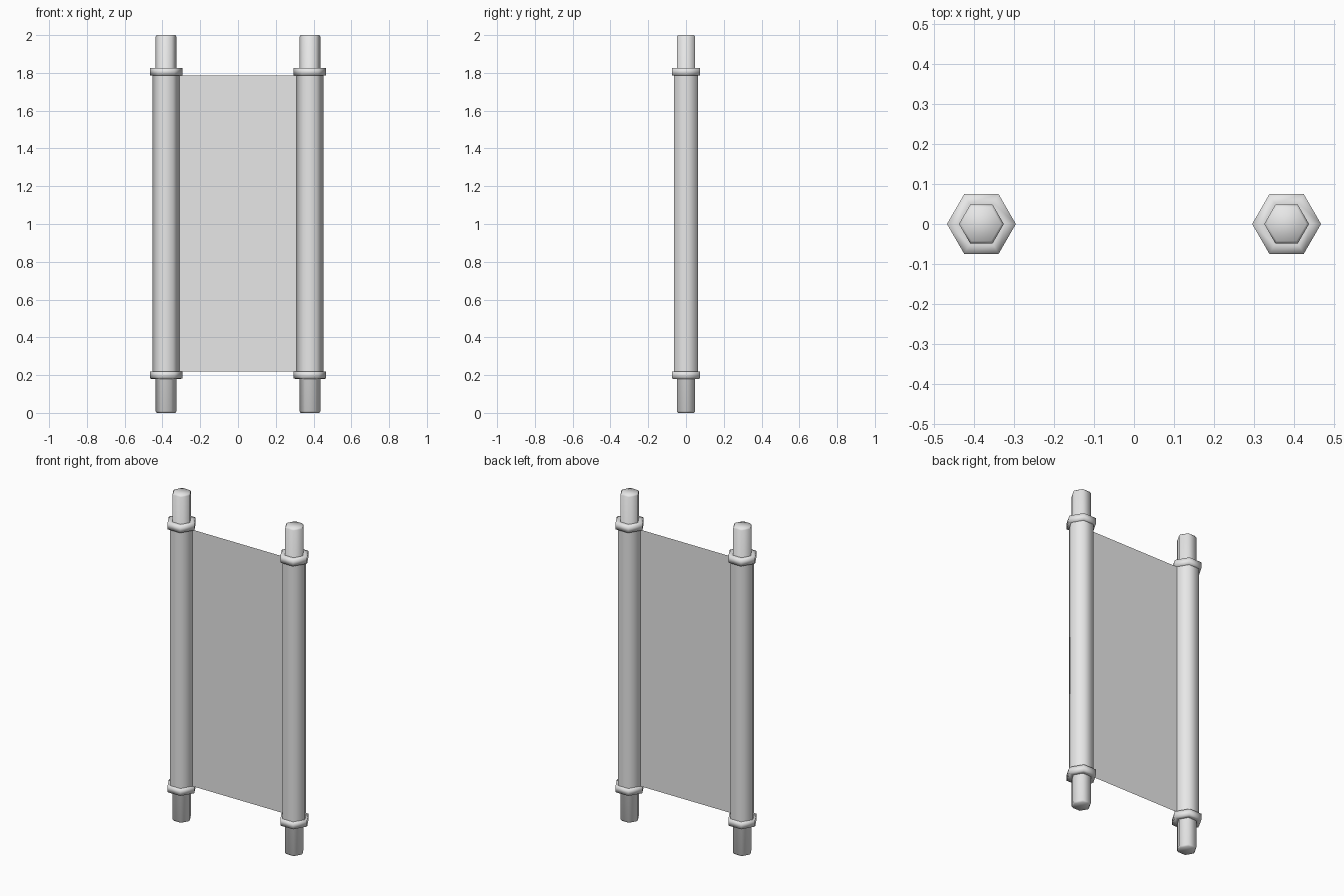
import bpy
import bmesh
from math import cos, sin, pi, radians

SIDES = 6
POST_X = 0.381

if "Cube" in bpy.data.objects:
    bpy.data.objects.remove(bpy.data.objects["Cube"], do_unlink=True)

# One plain grey for everything
grey = bpy.data.materials.new("plain_grey")
grey.use_nodes = True
colour = (0.8, 0.8, 0.8, 1)
grey.diffuse_color = colour
grey.node_tree.nodes["Principled BSDF"].inputs["Base Color"].default_value = colour


def finish(name, bm, smooth_angle):
    bmesh.ops.recalc_face_normals(bm, faces=bm.faces)
    mesh = bpy.data.meshes.new(name)
    bm.to_mesh(mesh)
    bm.free()
    mesh.materials.append(grey)
    obj = bpy.data.objects.new(name, mesh)
    bpy.context.collection.objects.link(obj)
    bpy.ops.object.select_all(action="DESELECT")
    obj.select_set(True)
    bpy.context.view_layer.objects.active = obj
    if smooth_angle:
        bpy.ops.object.shade_smooth_by_angle(angle=radians(smooth_angle))
    return obj


def hex_post(name, x, profile, smooth_angle):
    """Six-sided solid from (radius, height) pairs, closed at both ends."""
    bm = bmesh.new()
    loops = []
    for radius, z in profile:
        loops.append([bm.verts.new((x + radius * cos(2 * pi * i / SIDES),
                                    radius * sin(2 * pi * i / SIDES), z))
                      for i in range(SIDES)])
    for low, high in zip(loops, loops[1:]):
        for i in range(SIDES):
            j = (i + 1) % SIDES
            bm.faces.new((low[i], low[j], high[j], high[i]))
    bm.faces.new(loops[0])
    bm.faces.new(loops[-1])
    return finish(name, bm, smooth_angle)


for side, x in (("left", POST_X), ("right", -POST_X)):
    # Inner rod with chamfered ends
    hex_post(side + "_rod", x,
             [(0.049, 0), (0.056, 0.009), (0.056, 1.991), (0.049, 2)], 65)
    # Thick roller that carries the sheet
    hex_post(side + "_roller", x, [(0.072, 0.2), (0.072, 1.8)], 65)
    # Collars at both ends of the roller
    for end, z in (("lower", 0.2), ("upper", 1.806)):
        hex_post(side + "_" + end + "_collar", x,
                 [(0.06, z - 0.02), (0.086, z - 0.019),
                  (0.086, z + 0.019), (0.06, z + 0.02)], 180)

# Flat sheet stretched between the rollers
bm = bmesh.new()
bm.faces.new([bm.verts.new((x, 0, z)) for x, z in
              ((-POST_X, 0.22), (POST_X, 0.22), (POST_X, 1.787), (-POST_X, 1.787))])
finish("sheet", bm, 0)
